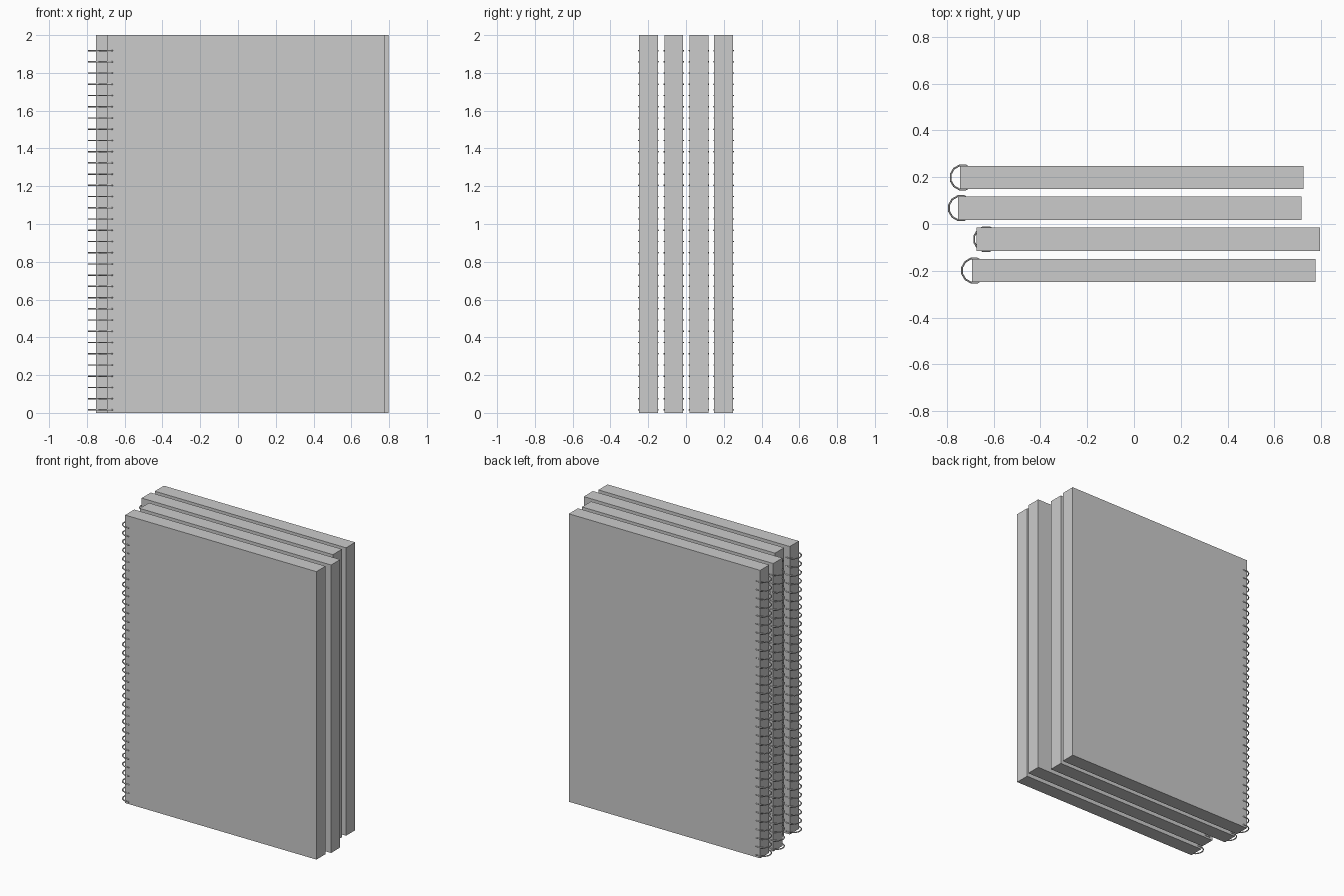
import bpy
import bmesh
import math
from mathutils import Matrix

if "Cube" in bpy.data.objects:
    bpy.data.objects.remove(bpy.data.objects["Cube"], do_unlink=True)


def make_material(name, value):
    mat = bpy.data.materials.new(name)
    mat.use_nodes = True
    colour = (value, value, value, 1)
    mat.diffuse_color = colour
    mat.node_tree.nodes["Principled BSDF"].inputs["Base Color"].default_value = colour
    return mat


grey = make_material("plain grey", 0.6)

WIDTH, THICK, HEIGHT = 1.47, 0.1, 2.0
RING_COUNT, RING_BOTTOM, RING_TOP = 33, 0.016, 1.918
RING_RADIUS, WIRE_RADIUS = 0.053, 0.004
RING_SIDES, WIRE_SIDES = 12, 6


def add_object(name, bm):
    bmesh.ops.recalc_face_normals(bm, faces=bm.faces)
    mesh = bpy.data.meshes.new(name)
    bm.to_mesh(mesh)
    bm.free()
    mesh.materials.append(grey)
    obj = bpy.data.objects.new(name, mesh)
    bpy.context.collection.objects.link(obj)
    return obj


def page_block(name, left, y):
    bm = bmesh.new()
    place = Matrix.Translation((left + WIDTH / 2, y, HEIGHT / 2))
    bmesh.ops.create_cube(bm, size=1, matrix=place @ Matrix.Diagonal((WIDTH, THICK, HEIGHT, 1)))
    add_object(name, bm)


def add_ring(bm, x, y, z):
    # Wire ring lying flat around a vertical axis
    loops = []
    for i in range(RING_SIDES):
        a = math.tau * (i + 0.5) / RING_SIDES
        loop = []
        for j in range(WIRE_SIDES):
            b = math.tau * j / WIRE_SIDES
            r = RING_RADIUS + WIRE_RADIUS * math.cos(b)
            loop.append(bm.verts.new((x + r * math.cos(a), y + r * math.sin(a),
                                      z + WIRE_RADIUS * math.sin(b))))
        loops.append(loop)
    for i, loop in enumerate(loops):
        nxt = loops[(i + 1) % RING_SIDES]
        for j in range(WIRE_SIDES):
            k = (j + 1) % WIRE_SIDES
            bm.faces.new((loop[j], nxt[j], nxt[k], loop[k]))


def ring_binding(name, outer_x, y):
    bm = bmesh.new()
    step = (RING_TOP - RING_BOTTOM) / (RING_COUNT - 1)
    for n in range(RING_COUNT):
        add_ring(bm, outer_x + RING_RADIUS + WIRE_RADIUS, y, RING_BOTTOM + n * step)
    add_object(name, bm)


# Four notebooks: name, left edge of pages, outer edge of rings, depth position
notebooks = [
    ("front", -0.693, -0.741, -0.199),
    ("front_middle", -0.674, -0.689, -0.065),
    ("back_middle", -0.753, -0.797, 0.068),
    ("back", -0.744, -0.790, 0.199),
]
for label, left, ring_x, y in notebooks:
    page_block(label + "_notebook_pages", left, y)
    ring_binding(label + "_notebook_rings", ring_x, y)
